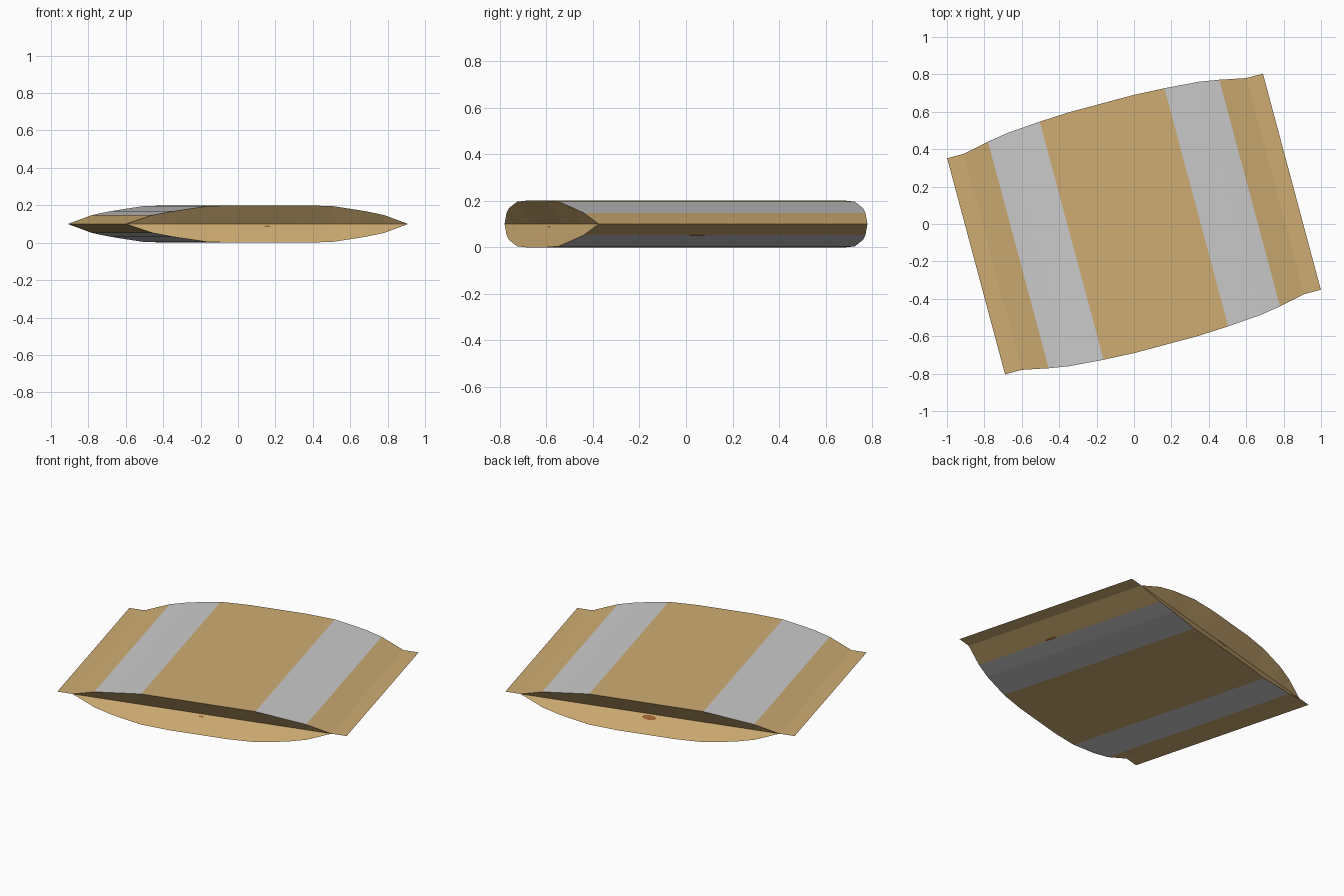
import bpy
import bmesh
from math import radians, cos, sin, pi
from mathutils import Vector

if "Cube" in bpy.data.objects:
    bpy.data.objects.remove(bpy.data.objects["Cube"])

# Half cross-section: (distance across, half length, half height)
HALF = [(0.782, 0.598, 0.0), (0.64, 0.627, 0.048), (0.53, 0.645, 0.069),
        (0.345, 0.659, 0.096), (0.175, 0.667, 0.1)]
PROFILE = [(-u, v, z) for u, v, z in HALF] + HALF[::-1]


def material(name, color):
    m = bpy.data.materials.new(name)
    m.diffuse_color = (*color, 1)
    m.use_nodes = True
    m.node_tree.nodes["Principled BSDF"].inputs["Base Color"].default_value = m.diffuse_color
    return m


card = material("card", (0.62, 0.415, 0.17))
rust = material("rust", (0.32, 0.12, 0.03))


def build(name, polys, mat=None):
    """Flat-shaded sheet object from polygons, turned to face away from the centre."""
    bm = bmesh.new()
    for poly in polys:
        bm.faces.new([bm.verts.new(p) for p in poly])
    bm.normal_update()
    for f in bm.faces:
        if f.normal.dot(f.calc_center_median()) < 0:
            f.normal_flip()
    bmesh.ops.remove_doubles(bm, verts=bm.verts[:], dist=0.0005)
    me = bpy.data.meshes.new(name)
    bm.to_mesh(me)
    bm.free()
    ob = bpy.data.objects.new(name, me)
    if mat:
        me.materials.append(mat)
    ob.rotation_euler.z = radians(15)
    ob.location.z = 0.1
    bpy.context.collection.objects.link(ob)
    return ob


# Top and bottom panels, split into card and grey stripes
panels, stripes, ends = [], [], []
for a, b in zip(PROFILE, PROFILE[1:]):
    mid = abs(a[0] + b[0]) / 2
    for s in (1, -1):
        quad = [(a[0], -a[1], s * a[2]), (b[0], -b[1], s * b[2]),
                (b[0], b[1], s * b[2]), (a[0], a[1], s * a[2])]
        (stripes if 0.345 < mid < 0.64 else panels).append(quad)
        # End closures fold inward to a straight seam at mid height
        for e in (1, -1):
            pts = [(a[0], e * 0.598, 0), (b[0], e * 0.598, 0),
                   (b[0], e * b[1], s * b[2]), (a[0], e * a[1], s * a[2])]
            ends.append([p for i, p in enumerate(pts) if p not in pts[:i]])

build("pack_panels", panels, card)
build("pack_stripes", stripes)
build("folded_ends", ends, card)

# Flat sealed side flaps
build("side_flaps", [[(s * 0.782, -0.598, 0), (s * 0.874, -0.598, 0),
                      (s * 0.874, 0.598, 0), (s * 0.782, 0.598, 0)]
                     for s in (1, -1)], card)


def mark(name, center, along, across):
    """Small oval patch lying on a surface."""
    c, p, q = Vector(center), Vector(along), Vector(across)
    build(name, [[c + p * cos(i * pi / 4) + q * sin(i * pi / 4) for i in range(8)]], rust)


# Small rust marks on the ends and under the right slope
mark("front_mark", (0.0, -0.608, -0.012), (0.018, 0, 0), (0, -0.003, -0.004))
mark("back_mark", (0.0, 0.612, -0.017), (0.045, 0, 0), (0, 0.008, -0.012))
mark("side_mark", (0.648, -0.125, -0.0475), (0, 0.04, 0), (0.009, 0, 0.003))
